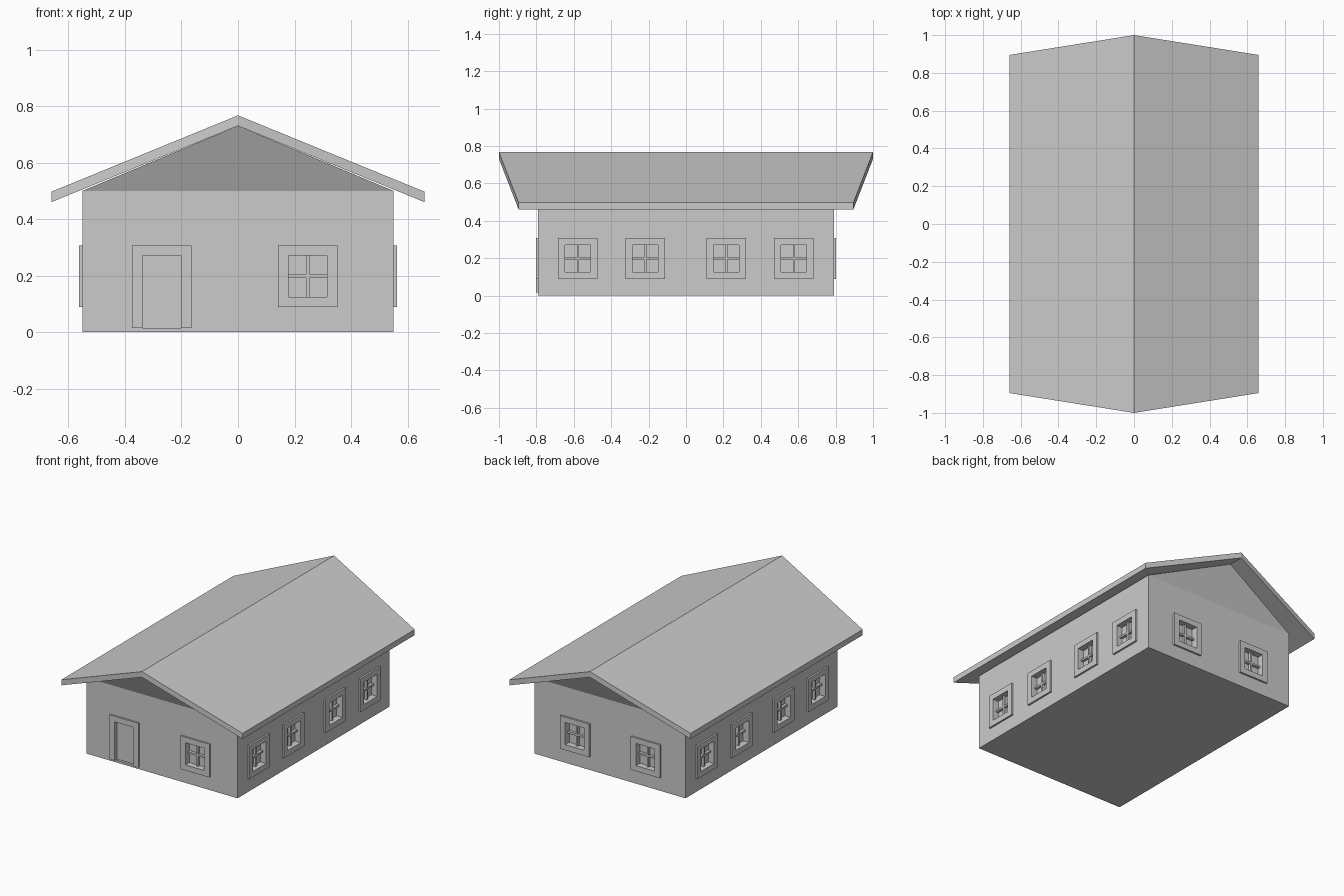
import bpy, bmesh
from math import pi
from mathutils import Matrix

if "Cube" in bpy.data.objects:
    bpy.data.objects.remove(bpy.data.objects["Cube"])

HX, HY, WALL, APEX, LEAN = 0.55, 0.79, 0.50, 0.73, 0.11
PROUD, DEPTH = 0.012, 0.03     # frame projection, recess depth


def finish(name, bm, matrix=Matrix()):
    bmesh.ops.recalc_face_normals(bm, faces=bm.faces)
    me = bpy.data.meshes.new(name)
    bm.to_mesh(me)
    bm.free()
    ob = bpy.data.objects.new(name, me)
    ob.matrix_world = matrix
    bpy.context.collection.objects.link(ob)
    return ob


def box(bm, x0, x1, y0, y1, z0, z1, matrix=Matrix()):
    m = Matrix.Translation(((x0 + x1) / 2, (y0 + y1) / 2, (z0 + z1) / 2))
    m = matrix @ m @ Matrix.Diagonal((x1 - x0, y1 - y0, z1 - z0, 1))
    bmesh.ops.create_cube(bm, size=1, matrix=m)


def loft(bm, rings, closed=False):
    """Join equal cross-sections into a solid strip, capped unless closed."""
    vs = [[bm.verts.new(p) for p in r] for r in rings]
    n = len(vs[0])
    pairs = list(zip(vs, vs[1:])) + ([(vs[-1], vs[0])] if closed else [])
    for a, b in pairs:
        for i in range(n):
            j = (i + 1) % n
            bm.faces.new((a[i], a[j], b[j], b[i]))
    if not closed:
        bm.faces.new(vs[0])
        bm.faces.new(vs[-1])


# House body: upright walls with gables leaning outwards
bm = bmesh.new()
front, back = [[bm.verts.new(p) for p in (
    (-HX, s * HY, 0), (HX, s * HY, 0), (HX, s * HY, WALL),
    (0, s * (HY + LEAN), APEX), (-HX, s * HY, WALL))] for s in (-1, 1)]
for f in (front, back):
    bm.faces.new((f[0], f[1], f[2], f[4]))
    bm.faces.new((f[4], f[2], f[3]))
for i in range(5):
    j = (i + 1) % 5
    bm.faces.new((front[i], front[j], back[j], back[i]))
body = finish("house_body", bm)

# Roof: thick folded slab, ridge longer than the eaves
bm = bmesh.new()
loft(bm, [[(x, -y, z), (x, y, z), (x, y, z + 0.037), (x, -y, z + 0.037)]
          for x, y, z in ((-0.66, 0.895, 0.46), (0, 1.0, APEX), (0.66, 0.895, 0.46))])
finish("roof", bm)

cutter_bm = bmesh.new()


def opening(name, matrix, z0, z1, door=False):
    """Framed recess, local wall plane y=0 facing -y, centred on x=0."""
    w, o = 0.068, 0.106
    top = z1 - 0.036
    low = z0 if door else z0 + 0.036
    # Frame: open at the bottom for the door, closed ring for windows
    corners = [(-1, z0, low), (-1, z1, top), (1, z1, top), (1, z0, low)]
    bm = bmesh.new()
    loft(bm, [[(s * o, -PROUD, zo), (s * w, -PROUD, zi), (s * w, 0, zi), (s * o, 0, zo)]
              for s, zo, zi in corners], closed=not door)
    finish(name + "_frame", bm, matrix)
    box(cutter_bm, -w, w, -0.02, DEPTH, low, top, matrix)
    bm = bmesh.new()
    if door:
        box(bm, -w, w, 0.015, DEPTH, low, top)
        finish(name + "_panel", bm, matrix)
    else:
        # Crossed glazing bars
        mid = (low + top) / 2
        box(bm, -0.006, 0.006, 0.012, DEPTH, low, top)
        box(bm, -w, w, 0.012, DEPTH, mid - 0.006, mid + 0.006)
        finish(name + "_bars", bm, matrix)


def on_wall(angle, along, dist):
    return Matrix.Rotation(angle, 4, 'Z') @ Matrix.Translation((along, -dist, 0))


# Front door and window, back windows, side windows
opening("door", on_wall(0, -0.27, HY), 0.015, 0.307, door=True)
opening("front_window", on_wall(0, 0.247, HY), 0.089, 0.307)
for i, x in enumerate((-0.25, 0.265)):
    opening(f"back_window_{i}", on_wall(pi, x, HY), 0.089, 0.307)
for side, angle in (("right", pi / 2), ("left", -pi / 2)):
    for i, y in enumerate((-0.578, -0.218, 0.216, 0.577)):
        along = y if side == "right" else -y
        opening(f"{side}_window_{i}", on_wall(angle, along, HX), 0.089, 0.307)

# Cut the recesses into the walls
cutter = finish("recess_cutter", cutter_bm)
cutter.hide_render = True
cutter.display_type = 'WIRE'
mod = body.modifiers.new("recesses", 'BOOLEAN')
mod.operation = 'DIFFERENCE'
mod.solver = 'EXACT'
mod.object = cutter
